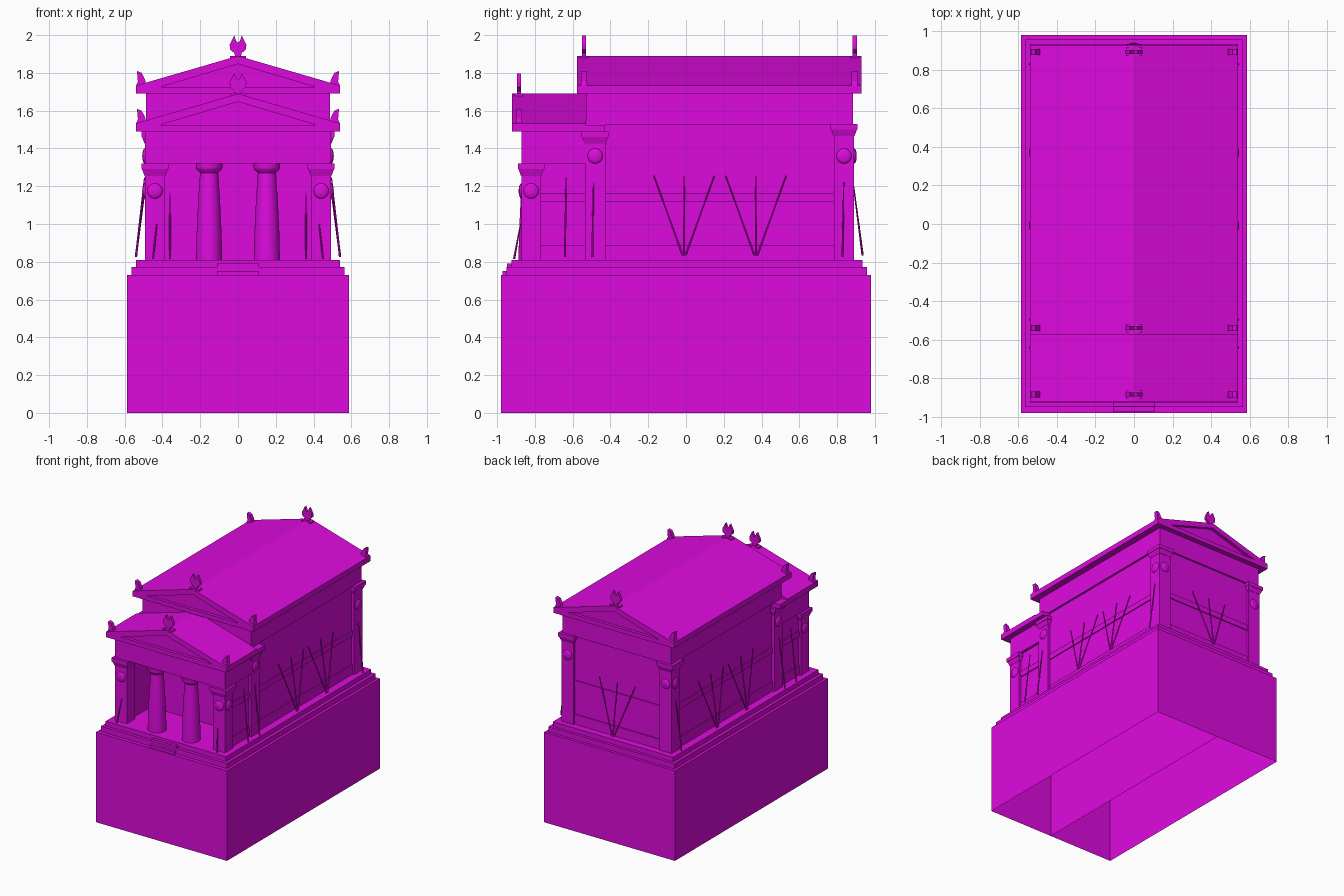
import bpy, bmesh, math
from mathutils import Vector

if "Cube" in bpy.data.objects:
    bpy.data.objects.remove(bpy.data.objects["Cube"])

mat = bpy.data.materials.new("magenta")
mat.diffuse_color = (0.73, 0.003, 0.73, 1)
mat.use_nodes = True
mat.node_tree.nodes["Principled BSDF"].inputs["Base Color"].default_value = mat.diffuse_color


def add(name, bm, smooth=False):
    bmesh.ops.recalc_face_normals(bm, faces=bm.faces[:])
    me = bpy.data.meshes.new(name)
    bm.to_mesh(me)
    bm.free()
    me.materials.append(mat)
    ob = bpy.data.objects.new(name, me)
    bpy.context.collection.objects.link(ob)
    if smooth:
        bpy.ops.object.select_all(action='DESELECT')
        ob.select_set(True)
        bpy.context.view_layer.objects.active = ob
        bpy.ops.object.shade_smooth_by_angle(angle=math.radians(40))
    return ob


def box(name, x0, x1, y0, y1, z0, z1, grow=0, open_bottom=False):
    # box whose top may be wider than its bottom by "grow"
    bm = bmesh.new()
    lo = [bm.verts.new((x, y, z0)) for x, y in ((x0, y0), (x1, y0), (x1, y1), (x0, y1))]
    x0, x1, y0, y1 = x0 - grow, x1 + grow, y0 - grow, y1 + grow
    hi = [bm.verts.new((x, y, z1)) for x, y in ((x0, y0), (x1, y0), (x1, y1), (x0, y1))]
    for i in range(4):
        j = (i + 1) % 4
        bm.faces.new((lo[i], lo[j], hi[j], hi[i]))
    bm.faces.new(hi)
    if not open_bottom:
        bm.faces.new(lo)
    return add(name, bm)


def prism(name, pts, y0, y1):
    # xz profile extruded along y
    bm = bmesh.new()
    f = bm.faces.new([bm.verts.new((x, y0, z)) for x, z in pts])
    r = bmesh.ops.extrude_face_region(bm, geom=[f])
    bmesh.ops.translate(bm, vec=(0, y1 - y0, 0),
                        verts=[v for v in r['geom'] if isinstance(v, bmesh.types.BMVert)])
    return add(name, bm)


def lathe(name, pts, x, y, n=32):
    bm = bmesh.new()
    rings = [[bm.verts.new((x + r * math.cos(2 * math.pi * i / n),
                            y + r * math.sin(2 * math.pi * i / n), z)) for i in range(n)]
             for r, z in pts]
    for a, b in zip(rings, rings[1:]):
        for i in range(n):
            j = (i + 1) % n
            bm.faces.new((a[i], a[j], b[j], b[i]))
    bm.faces.new(rings[0])
    bm.faces.new(rings[-1])
    return add(name, bm, True)


def spear(a, b):
    # slender pole leaning against the wall
    a, b = Vector(a), Vector(b)
    bm = bmesh.new()
    bmesh.ops.create_cone(bm, segments=8, cap_ends=True, radius1=0.006, radius2=0.003,
                          depth=(b - a).length)
    bmesh.ops.rotate(bm, verts=bm.verts[:],
                     matrix=(b - a).to_track_quat('Z', 'Y').to_matrix())
    bmesh.ops.translate(bm, verts=bm.verts[:], vec=(a + b) / 2)
    add("leaning_spear", bm, True)


def roundel(x, y, z, sx, sy):
    bm = bmesh.new()
    bmesh.ops.create_uvsphere(bm, u_segments=20, v_segments=12, radius=0.04)
    bmesh.ops.scale(bm, verts=bm.verts[:], vec=(sx, sy, 1))
    bmesh.ops.translate(bm, verts=bm.verts[:], vec=(x, y, z))
    add("roundel", bm, True)


def pier(s, y0, y1, top, medal, end):
    # square pilaster with flared capital and roundels on its outer faces
    c, yc = s * 0.44, (y0 + y1) / 2
    h = (y1 - y0) / 2
    box("pier", c - .053, c + .053, y0, y1, 0.81, top)
    box("pier_capital_flare", c - .055, c + .055, yc - h - .002, yc + h + .002,
        top - .065, top - .03, .013)
    box("pier_abacus", c - .071, c + .071, yc - h - .018, yc + h + .018, top - .03, top)
    roundel(s * .493, yc, medal, .35, 1)
    if end:
        roundel(c, y0 if end < 0 else y1, medal, 1, .35)


def roof(name, y0, y1, z, ends):
    # gabled block with sunken pediment triangles
    ob = prism(name, [(-.54, z), (.54, z), (.54, z + .043), (0, z + .2), (-.54, z + .043)], y0, y1)
    for i, e in enumerate(ends):
        cut = prism("pediment_cutter", [(-.41, z + .035), (.41, z + .035), (0, z + .157)],
                    e - .025, e + .025)
        cut.hide_render = True
        m = ob.modifiers.new("pediment%d" % i, 'BOOLEAN')
        m.operation, m.object, m.solver = 'DIFFERENCE', cut, 'EXACT'
        bpy.context.view_layer.objects.active = ob
        bpy.ops.object.modifier_apply(modifier=m.name)
        bpy.data.objects.remove(cut)


def finials(y, z):
    # roof ornaments: forked bud on the ridge, half leaves on the corners
    t = z + .185
    box("ridge_finial_base", -.042, .042, y - .022, y + .022, t - .02, t + .015)
    half = [(.015, .01), (.02, .03), (.043, .05), (.044, .075), (.02, .123), (.01, .095)]
    pts = half + [(0, .085)] + [(-x, h) for x, h in reversed(half)]
    prism("ridge_finial", [(x, t + h) for x, h in pts], y - .011, y + .011)
    for s in (-1, 1):
        prism("corner_finial", [(s * x, z + h) for x, h in
              ((.485, .04), (.54, .04), (.53, .065), (.535, .12), (.51, .11), (.492, .075))],
              y - .016, y + .016)


# podium, open underneath, with a dividing sheet
box("podium", -.587, .587, -.98, .98, 0, .73, open_bottom=True)
bm = bmesh.new()
bm.faces.new([bm.verts.new(p) for p in ((0, -.98, 0), (0, .98, 0), (0, .98, .73), (0, -.98, .73))])
add("podium_divider", bm)
box("lower_step", -.565, .565, -.95, .957, .73, .772)
box("upper_step", -.54, .54, -.925, .935, .772, .81)
box("front_stair_low", -.11, .11, -.972, -.94, .73, .752)
box("front_stair_high", -.11, .11, -.948, -.92, .772, .79)

# main hall: recessed walls, raised courses, upper band
box("hall_wall", -.47, .47, -.53, .87, .81, 1.53)
box("hall_dado", -.478, .478, -.5, .878, .81, .89)
box("hall_belt", -.478, .478, -.5, .878, 1.12, 1.165)
box("hall_upper_band", -.487, .487, -.53, .885, 1.525, 1.69)
roof("hall_roof", -.577, .928, 1.69, (-.577, .928))

# porch
box("porch_beam", -.492, .492, -.87, -.53, 1.32, 1.49)
box("porch_cornice", -.54, .54, -.92, -.43, 1.49, 1.525)
roof("porch_roof", -.92, -.53, 1.49, (-.92,))

for s in (-1, 1):
    a, b = sorted((s * .41, s * .47))
    box("porch_side_wall", a, b, -.78, -.5, .81, 1.32)
    a, b = sorted((s * .41, s * .478))
    box("porch_side_dado", a, b, -.78, -.5, .81, .89)
    box("porch_side_belt", a, b, -.78, -.5, 1.12, 1.165)
    pier(s, -.872, -.768, 1.32, 1.175, -1)
    pier(s, -.535, -.427, 1.49, 1.36, 0)
    pier(s, .783, .89, 1.53, 1.36, 1)
    # front columns
    lathe("column", [(.069, .81), (.066, .95), (.058, 1.12), (.048, 1.27), (.052, 1.275),
                     (.068, 1.29), (.07, 1.297), (.07, 1.32)], s * .153, -.818)
    # leaning spears on the sides
    for y in (-.01, .37):
        for d in (-.16, 0, .16):
            spear((s * .54, y + d * .05, .835), (s * .483, y + d, 1.255))
    for y, top in ((-.635, 1.245), (-.49, 1.22), (.835, 1.22)):
        spear((s * .54, y - .006, .825), (s * .495, y, top))
    spear((s * .45, -.91, .815), (s * .43, -.876, 1.0))
    spear((s * .36, -.56, .815), (s * .36, -.535, 1.165))

# back spear fan
for d in (-.16, 0, .16):
    spear((d * .05, .935, .835), (d, .88, 1.255))

for y, z in ((-.885, 1.49), (-.54, 1.69), (.893, 1.69)):
    finials(y, z)
